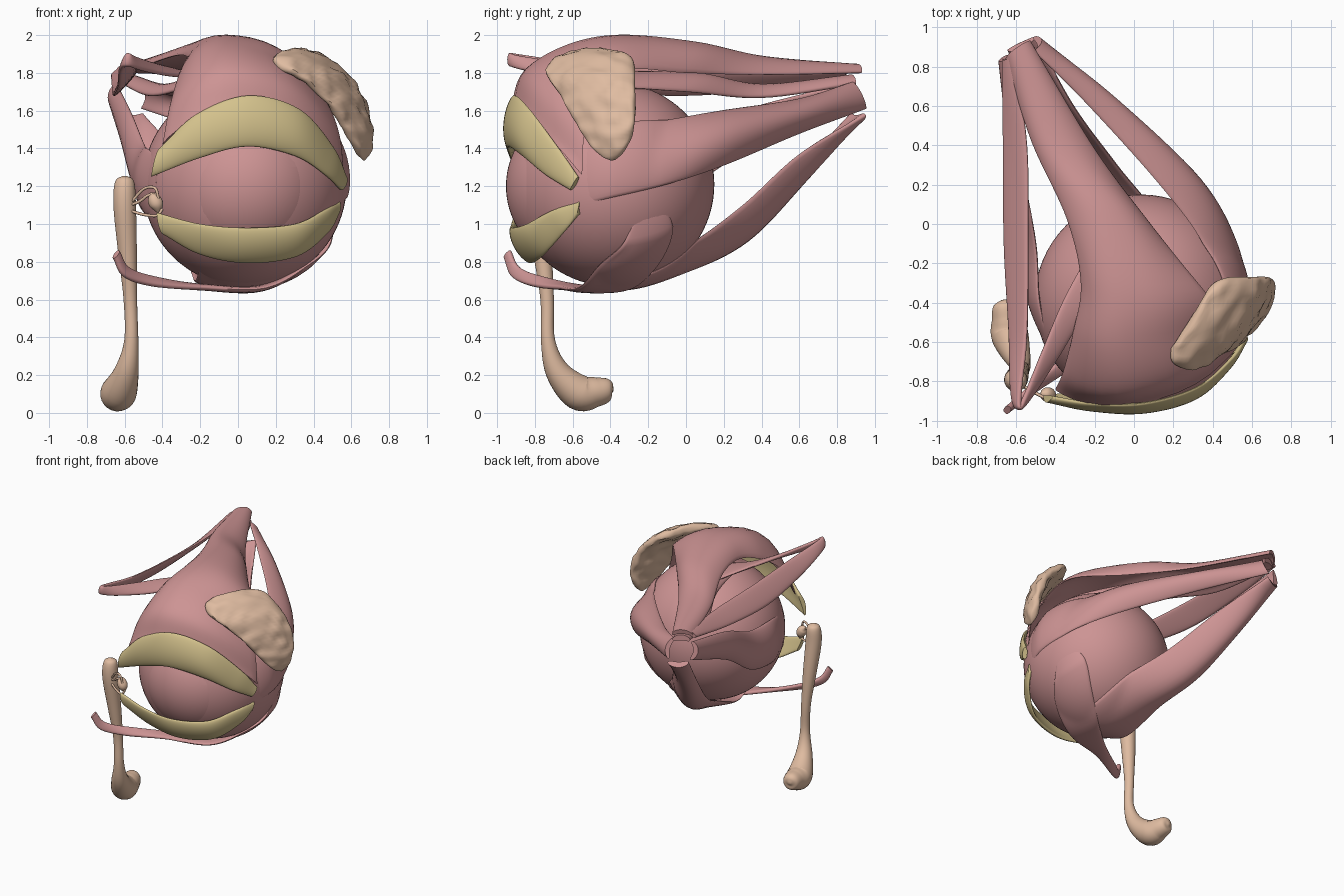
import bpy, bmesh, math
from mathutils import Vector as V, noise

EYE = V((0.035, -0.39, 1.21))
R = 0.54


def material(name, rgb):
    m = bpy.data.materials.new(name)
    m.diffuse_color = (*rgb, 1)
    return m


PINK = material("muscle pink", (0.61, 0.295, 0.295))
TAN = material("gland tan", (0.74, 0.50, 0.355))
KHAKI = material("lid khaki", (0.66, 0.54, 0.265))


def finish(name, bm, mat, angle=50):
    bmesh.ops.recalc_face_normals(bm, faces=bm.faces)
    me = bpy.data.meshes.new(name)
    bm.to_mesh(me)
    bm.free()
    me.materials.append(mat)
    me.shade_smooth()
    me.set_sharp_from_angle(angle=math.radians(angle))
    ob = bpy.data.objects.new(name, me)
    bpy.context.collection.objects.link(ob)
    return ob


def spline(keys, t):
    """Catmull-Rom through the keys, t in 0..len-1."""
    i = min(int(t), len(keys) - 2)
    f = t - i
    b, c = keys[i], keys[i + 1]
    a = keys[i - 1] if i else b * 2 - c
    d = keys[i + 2] if i + 2 < len(keys) else c * 2 - b
    return (b * 2 + (c - a) * f + (a * 2 - b * 5 + c * 4 - d) * f * f
            + (b * 3 - a - c * 3 + d) * f ** 3) / 2


def loft(bm, rings):
    rows = [[bm.verts.new(p) for p in r] for r in rings]
    n = len(rows[0])
    for r, s in zip(rows, rows[1:]):
        for k in range(n):
            bm.faces.new((r[k], r[(k + 1) % n], s[(k + 1) % n], s[k]))
    bm.faces.new(rows[0])
    bm.faces.new(rows[-1])


def sheet(name, rows, thick, mat, hug=None, steps=8, around=32, rounded=False, rough=0, full=2, taper=False):
    """Curved band with a lens section; each row is edge, middle, edge."""
    edges = [[V(r[j]) for r in rows] for j in range(3)]
    last = len(rows) - 1

    def surf(u, t):
        a, m, b = (spline(e, t) for e in edges)
        p = m + (b - a) * (u / 2) + ((a + b) / 2 - m) * abs(u) ** full
        if hug is not None:                      # rest on the eyeball
            d = p - EYE
            low = hug - (0.02 * (1 - min(1, last - t)) if taper else 0)
            if d.length < R + low:
                p = EYE + d.normalized() * (R + low)
        return p

    rings = []
    count = last * steps
    for i in range(count + 1):
        t = i / steps
        end = 1
        if rounded:
            s = abs(2 * i / count - 1)
            end = max(0.12, (1 - s ** 5) ** 0.5)
        thin = max(0.15, min(1, last - t)) if taper else 1
        t0, t1 = max(t - 0.05, 0), min(t + 0.05, last)
        ring = []
        for k in range(around):
            th = 2 * math.pi * k / around
            u, h = math.cos(th) * end, math.sin(th)
            nrm = (surf(u + 0.05, t) - surf(u - 0.05, t)).cross(surf(u, t1) - surf(u, t0)).normalized()
            h = math.copysign(abs(h) ** 0.7, h)
            p = surf(u, t) + nrm * (thick * h * end * thin)
            if rough:
                p += nrm * (noise.noise(p * 14) * rough)
            ring.append(p)
        rings.append(ring)
    bm = bmesh.new()
    loft(bm, rings)
    return finish(name, bm, mat)


def band(*items):
    """Rows from centre points and half-width vectors."""
    return [(V(c) - V(w), V(c), V(c) + V(w)) for c, w in items]


def tube(name, pts, mat, steps=6, around=16):
    """Round tube; each point is x, y, z, radius."""
    c = [V(p[:3]) for p in pts]
    r = [V((p[3], 0, 0)) for p in pts]
    last = len(pts) - 1
    rings = []
    for i in range(last * steps + 1):
        t = i / steps
        d = (spline(c, min(t + 0.05, last)) - spline(c, max(t - 0.05, 0))).normalized()
        e1 = d.cross(V((0.9, 0.1, 0.15))).normalized()
        e2 = d.cross(e1)
        o, q = spline(c, t), max(spline(r, t).x, 0.004)
        rings.append([o + (e1 * math.cos(a) + e2 * math.sin(a)) * q
                      for a in (2 * math.pi * k / around for k in range(around))])
    bm = bmesh.new()
    loft(bm, rings)
    return finish(name, bm, mat)


def ball(name, centre, radius, mat, keep=None):
    bm = bmesh.new()
    bmesh.ops.create_uvsphere(bm, u_segments=64, v_segments=40, radius=radius)
    bmesh.ops.translate(bm, verts=bm.verts, vec=centre)
    if keep is not None:
        bmesh.ops.bisect_plane(bm, geom=bm.verts[:] + bm.edges[:] + bm.faces[:],
                               plane_co=(0, keep, 0), plane_no=(0, 1, 0), clear_outer=True)
    return finish(name, bm, mat)


# Eyeball with a slightly bulging cornea
ball("eyeball", EYE, R, PINK)
ball("cornea", EYE + V((0.01, -0.133, -0.01)), 0.43, PINK, keep=EYE.y - 0.455)

# Upper lid lifting muscle
sheet("lid_lifter", [
    ((-.65, .84, 1.79), (-.59, .90, 1.83), (-.53, .93, 1.80)),
    ((-.52, .42, 1.83), (-.37, .40, 1.87), (-.20, .38, 1.79)),
    ((-.34, .02, 1.89), (-.12, .05, 1.94), (.08, .00, 1.80)),
    ((-.27, -.30, 1.88), (.00, -.35, 1.98), (.35, -.33, 1.81)),
    ((-.31, -.55, 1.79), (.04, -.62, 1.92), (.48, -.50, 1.62)),
    ((-.36, -.75, 1.63), (.09, -.82, 1.79), (.54, -.54, 1.46)),
    ((-.40, -.84, 1.42), (.12, -.875, 1.60), (.56, -.55, 1.26))],
    .018, PINK, hug=.012, full=2.5)

# Four straight muscles running back to the apex
sheet("upper_straight_muscle", [
    ((-.63, .85, 1.75), (-.57, .88, 1.77), (-.51, .90, 1.74)),
    ((-.47, .40, 1.68), (-.38, .40, 1.72), (-.28, .40, 1.67)),
    ((-.28, .00, 1.72), (-.14, .05, 1.78), (.02, .00, 1.70)),
    ((-.20, -.40, 1.74), (.03, -.40, 1.78), (.25, -.40, 1.72)),
    ((-.18, -.62, 1.68), (.03, -.65, 1.69), (.25, -.62, 1.66))],
    .022, PINK, hug=.005, taper=True)
sheet("outer_straight_muscle", [
    ((-.51, .88, 1.75), (-.48, .92, 1.68), (-.51, .95, 1.61)),
    ((-.23, .60, 1.66), (-.10, .62, 1.59), (-.13, .60, 1.48)),
    ((.13, .20, 1.60), (.31, .22, 1.48), (.30, .20, 1.31)),
    ((.35, -.10, 1.55), (.48, -.10, 1.39), (.51, -.10, 1.21)),
    ((.45, -.40, 1.50), (.54, -.40, 1.34), (.56, -.40, 1.14)),
    ((.45, -.60, 1.42), (.50, -.60, 1.27), (.51, -.60, 1.09))],
    .018, PINK, hug=.003, taper=True)
sheet("inner_straight_muscle", [
    ((-.64, .84, 1.74), (-.67, .83, 1.67), (-.64, .86, 1.60)),
    ((-.57, .30, 1.60), (-.61, .30, 1.49), (-.57, .30, 1.37)),
    ((-.50, -.10, 1.43), (-.55, -.10, 1.28), (-.51, -.10, 1.12)),
    ((-.48, -.40, 1.40), (-.52, -.40, 1.23), (-.48, -.40, 1.05)),
    ((-.42, -.65, 1.36), (-.43, -.66, 1.22), (-.42, -.65, 1.07))],
    .02, PINK, hug=.002, taper=True)
sheet("lower_straight_muscle", [
    ((-.64, .88, 1.59), (-.57, .91, 1.56), (-.50, .95, 1.58)),
    ((-.52, .60, 1.30), (-.42, .62, 1.24), (-.31, .60, 1.37)),
    ((-.40, .30, 1.01), (-.24, .32, .93), (-.09, .30, 1.10)),
    ((-.28, .00, .84), (-.08, .00, .765), (.14, .00, .88)),
    ((-.23, -.35, .70), (.02, -.35, .67), (.24, -.35, .70)),
    ((-.20, -.62, .79), (.02, -.65, .78), (.23, -.62, .79))],
    .022, PINK, hug=.002, taper=True)

# Two slanting muscles: one loops at the front top, one slings below
sheet("upper_slanting_muscle", band(
    ((-.64, .84, 1.80), (.03, .01, .02)), ((-.605, .40, 1.76), (.06, 0, .05)),
    ((-.60, -.10, 1.75), (.06, 0, .07)), ((-.59, -.55, 1.79), (.045, 0, .06)),
    ((-.60, -.84, 1.85), (.025, 0, .04)), ((-.585, -.93, 1.87), (.006, 0, .035)),
    ((-.53, -.86, 1.85), (-.02, 0, .035)), ((-.42, -.65, 1.82), (-.04, .02, .03)),
    ((-.31, -.44, 1.80), (-.05, .05, .02)), ((-.16, -.25, 1.77), (-.06, .12, 0))),
    .017, PINK, hug=.005, around=20)
sheet("lower_slanting_muscle", band(
    ((-.645, -.945, .84), (.012, .015, .02)), ((-.59, -.90, .745), (.01, .02, .025)),
    ((-.44, -.78, .695), (.01, .04, .02)), ((-.18, -.60, .665), (.02, .08, 0)),
    ((.12, -.43, .66), (-.02, .14, 0)), ((.33, -.30, .79), (-.04, .16, .01)),
    ((.45, -.20, .94), (-.04, .13, .04)), ((.48, -.20, 1.10), (-.01, .06, .01))),
    .018, PINK, hug=.006, around=24, taper=True)

# Eyelid plates
sheet("upper_lid_plate", [
    ((-.41, -.88, 1.40), (-.44, -.89, 1.33), (-.46, -.88, 1.25)),
    ((-.22, -.91, 1.58), (-.22, -.935, 1.46), (-.20, -.92, 1.35)),
    ((.05, -.91, 1.68), (.05, -.945, 1.54), (.05, -.935, 1.41)),
    ((.32, -.83, 1.61), (.31, -.875, 1.48), (.30, -.86, 1.36)),
    ((.50, -.68, 1.41), (.48, -.72, 1.33), (.46, -.74, 1.26)),
    ((.57, -.57, 1.25), (.56, -.59, 1.21), (.545, -.61, 1.18))], .018, KHAKI)
sheet("lower_lid_plate", [
    ((-.43, -.90, 1.06), (-.42, -.89, 1.00), (-.40, -.87, .95)),
    ((-.20, -.92, 1.00), (-.20, -.89, .92), (-.20, -.84, .84)),
    ((.05, -.92, .98), (.05, -.89, .88), (.05, -.82, .795)),
    ((.30, -.84, 1.00), (.31, -.82, .92), (.31, -.76, .83)),
    ((.45, -.71, 1.07), (.46, -.69, 1.02), (.47, -.65, .95)),
    ((.53, -.56, 1.12), (.53, -.56, 1.09), (.53, -.57, 1.05))], .017, KHAKI)

# Tear gland: lumpy shell on the upper outer side
sheet("tear_gland", [
    ((.14, -.75, 1.84), (.20, -.62, 1.89), (.29, -.46, 1.91)),
    ((.30, -.74, 1.79), (.37, -.52, 1.86), (.42, -.29, 1.88)),
    ((.45, -.66, 1.67), (.54, -.46, 1.73), (.60, -.27, 1.73)),
    ((.56, -.57, 1.51), (.63, -.42, 1.54), (.69, -.27, 1.54)),
    ((.64, -.48, 1.33), (.68, -.39, 1.34), (.71, -.29, 1.37))],
    .045, TAN, rounded=True, rough=.02, steps=10)

# Tear sac, drain duct and the fine tear channels
tube("tear_duct", [
    (-.60, -.79, 1.255, .01), (-.60, -.79, 1.225, .05), (-.60, -.79, 1.10, .06),
    (-.585, -.76, .85, .05), (-.57, -.735, .60, .036), (-.565, -.73, .38, .038),
    (-.59, -.68, .22, .065), (-.63, -.57, .11, .095), (-.645, -.48, .11, .08),
    (-.66, -.41, .125, .058), (-.665, -.385, .125, .01)], TAN, around=24)
for name, pts in {
    "upper_tear_channel": [(-.57, -.82, 1.11), (-.50, -.86, 1.185), (-.44, -.89, 1.19), (-.42, -.89, 1.13)],
    "lower_tear_channel": [(-.57, -.82, 1.07), (-.50, -.86, 1.05), (-.43, -.89, 1.045), (-.40, -.89, 1.08)],
    "middle_tear_channel": [(-.57, -.82, 1.10), (-.52, -.85, 1.12), (-.48, -.87, 1.15), (-.44, -.88, 1.16)],
}.items():
    tube(name, [(*p, .008) for p in pts], TAN, around=8)
tube("tear_corner_lump", [(-.47, -.86, 1.16, .008), (-.45, -.865, 1.14, .033),
                          (-.43, -.87, 1.10, .036), (-.42, -.87, 1.06, .008)], TAN)
